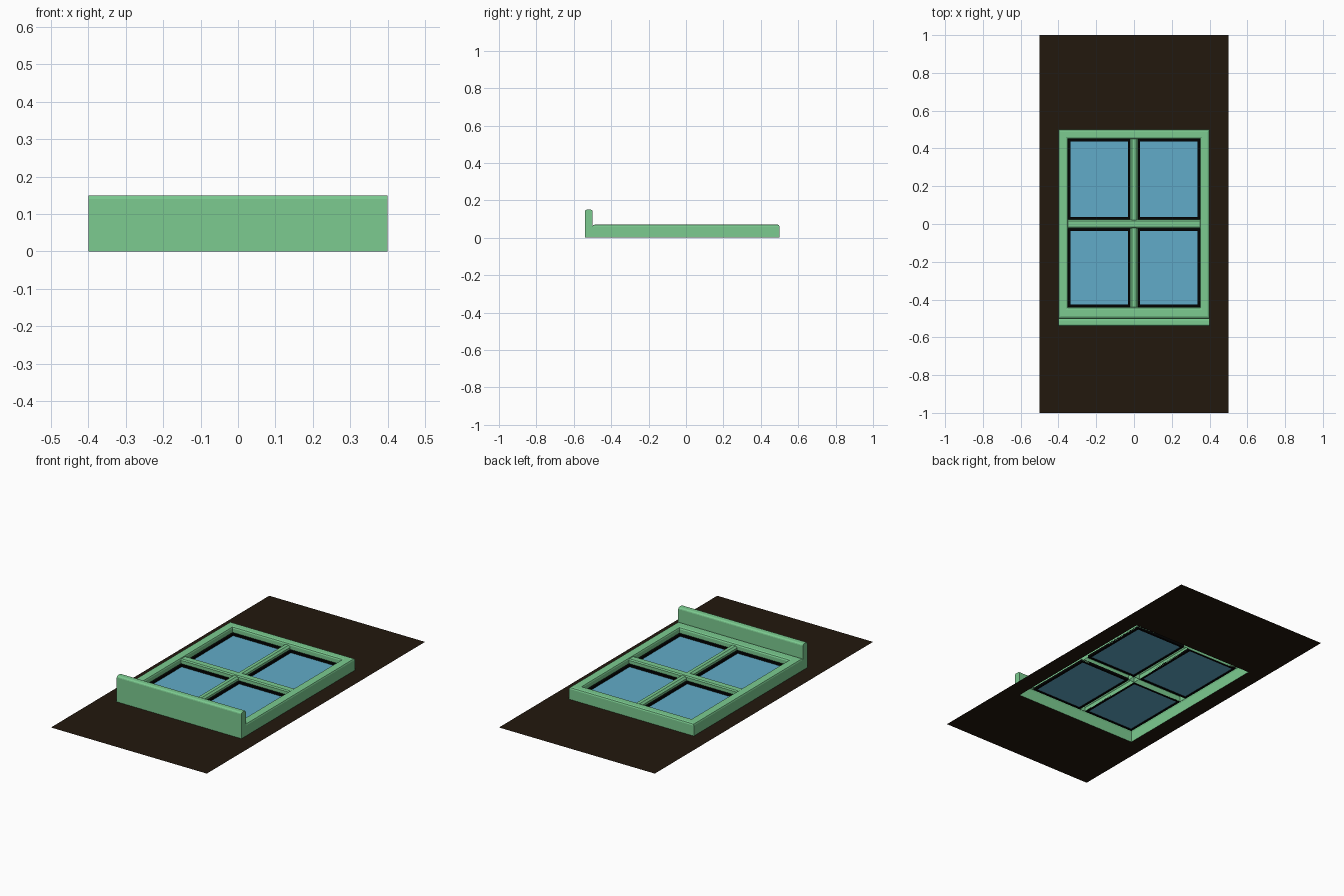
import bpy, math

if "Cube" in bpy.data.objects:
    bpy.data.objects.remove(bpy.data.objects["Cube"])


def material(name, rgb):
    m = bpy.data.materials.new(name)
    m.diffuse_color = (*rgb, 1)
    m.use_nodes = True
    m.node_tree.nodes["Principled BSDF"].inputs["Base Color"].default_value = m.diffuse_color
    return m


GREEN = material("green_paint", (0.20, 0.60, 0.28))
GLASS = material("blue_glass", (0.12, 0.41, 0.58))
BLACK = material("black_seal", (0.001, 0.001, 0.001))
BROWN = material("dark_brown", (0.016, 0.009, 0.004))


def add_object(name, verts, faces, mat):
    me = bpy.data.meshes.new(name)
    me.from_pydata(verts, [], faces)
    me.materials.append(mat)
    ob = bpy.data.objects.new(name, me)
    bpy.context.collection.objects.link(ob)
    return ob


def rings(name, loops, mat):
    """Bridge nested rectangles given as (x0, x1, y0, y1, z)."""
    verts, faces = [], []
    for x0, x1, y0, y1, z in loops:
        verts += [(x0, y0, z), (x1, y0, z), (x1, y1, z), (x0, y1, z)]
    for k in range(len(loops) - 1):
        a, b = 4 * k, 4 * k + 4
        for i in range(4):
            j = (i + 1) % 4
            faces.append((a + i, a + j, b + j, b + i))
    return add_object(name, verts, faces, mat)


def bar(name, profile, y0, y1, mat, caps=False, across=False):
    """Extrude an open profile (x, z) along y; across turns it along x."""
    n = len(profile)
    verts = [(x, y, z) for y in (y0, y1) for x, z in profile]
    faces = [(i, i + 1, n + i + 1, n + i) for i in range(n - 1)]
    if caps:
        faces += [tuple(reversed(range(n))), tuple(range(n, 2 * n))]
    if across:
        verts = [(-y, x, z) for x, y, z in verts]
    return add_object(name, verts, faces, mat)


# Flat backing sheet with the window opening
rings("backing_sheet", [(-0.5, 0.5, -1, 1, 0), (-0.4, 0.4, -0.5, 0.5, 0)], BROWN)

# Outer frame: bevelled shell, open underneath, slightly wider front rail
section = [(0, 0), (0, 0.06), (0.003, 0.067), (0.01, 0.07),
           (0.04, 0.07), (0.047, 0.067), (0.05, 0.06), (0.05, 0.025)]
rings("window_frame", [(-0.4 + t, 0.4 - t, -0.5 + 1.2 * t, 0.5 - t, z)
                       for t, z in section], GREEN)

# Glazing bars
bar("long_glazing_bar", [(-0.02, 0.025), (-0.02, 0.05), (-0.01, 0.06),
                         (0.01, 0.06), (0.02, 0.05), (0.02, 0.025)],
    -0.44, 0.45, GREEN)
bar("cross_glazing_bar", [(-0.023, 0.025), (-0.023, 0.057), (-0.017, 0.063),
                          (0.017, 0.063), (0.023, 0.057), (0.023, 0.025)],
    -0.35, 0.35, GREEN, across=True)

# Front ledge with rounded top edges
r = 0.01
arc = [math.radians(a) for a in (0, 30, 60, 90)]
ledge = [(-0.54, 0)]
ledge += [(-0.53 - r * math.cos(a), 0.14 + r * math.sin(a)) for a in arc]
ledge += [(-0.51 + r * math.cos(a), 0.14 + r * math.sin(a)) for a in reversed(arc)]
ledge += [(-0.5, 0)]
bar("front_ledge", ledge, -0.4, 0.4, GREEN, caps=True, across=True)

# Four panes, each with a black seal
for sx, x0, x1 in (("left", -0.35, -0.02), ("right", 0.02, 0.35)):
    for sy, y0, y1 in (("front", -0.44, -0.023), ("back", 0.023, 0.45)):
        w = 0.013
        inner = (x0 + w, x1 - w, y0 + w, y1 - w)
        rings(f"seal_{sy}_{sx}", [(x0, x1, y0, y1, 0.024), (x0, x1, y0, y1, 0.038),
                                  (*inner, 0.038), (*inner, 0.024),
                                  (x0, x1, y0, y1, 0.024)], BLACK)
        a, b, c, d = inner
        add_object(f"pane_{sy}_{sx}", [(a, c, 0.027), (b, c, 0.027),
                                       (b, d, 0.027), (a, d, 0.027)],
                   [(0, 1, 2, 3)], GLASS)
